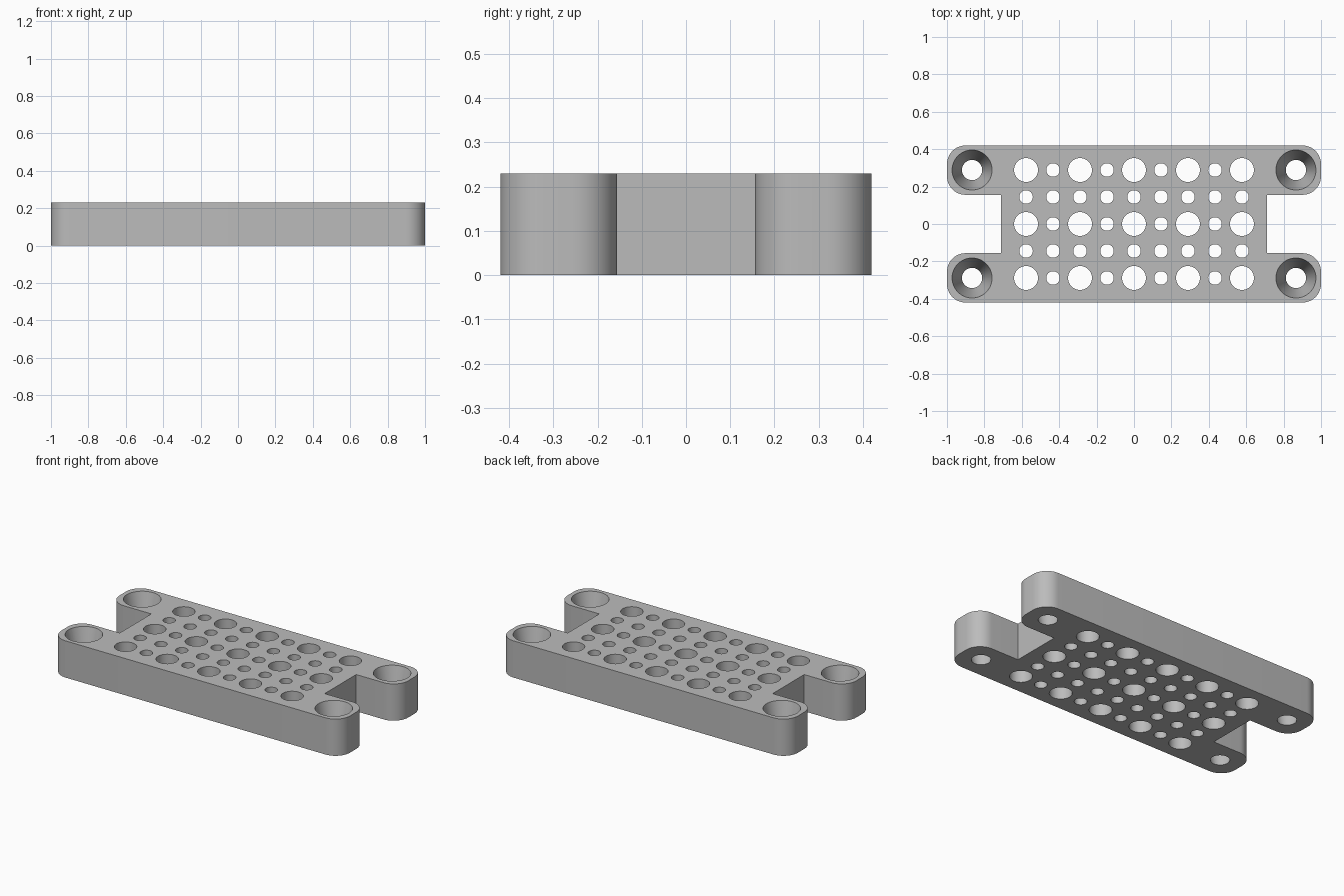
import bpy
import bmesh
from math import radians, sin, cos, pi

if "Cube" in bpy.data.objects:
    bpy.data.objects.remove(bpy.data.objects["Cube"], do_unlink=True)

HEIGHT = 0.23
HALF_X, HALF_Y = 1.0, 0.42
NOTCH_X, NOTCH_Y = 0.71, 0.156
CORNER = 0.1
PITCH = 0.1443

grey = bpy.data.materials.new("plain grey")
grey.use_nodes = True
colour = (0.5, 0.5, 0.5, 1)
grey.diffuse_color = colour
grey.node_tree.nodes["Principled BSDF"].inputs["Base Color"].default_value = colour


def make_object(name, bm):
    bmesh.ops.recalc_face_normals(bm, faces=bm.faces)
    mesh = bpy.data.meshes.new(name)
    bm.to_mesh(mesh)
    bm.free()
    mesh.materials.append(grey)
    obj = bpy.data.objects.new(name, mesh)
    bpy.context.collection.objects.link(obj)
    return obj


def arc(cx, cy, start, steps=12):
    """Quarter circle, counter-clockwise from the start angle in degrees."""
    angles = [radians(start) + pi / 2 * i / steps for i in range(steps + 1)]
    return [(cx + CORNER * cos(a), cy + CORNER * sin(a)) for a in angles]


# Plate outline: one rounded arm, mirrored to all four corners
arm = [(NOTCH_X, NOTCH_Y)]
arm += arc(HALF_X - CORNER, NOTCH_Y + CORNER, -90)
arm += arc(HALF_X - CORNER, HALF_Y - CORNER, 0)
back = arm + [(-x, y) for x, y in reversed(arm)]
outline = back + [(x, -y) for x, y in reversed(back)]

bm = bmesh.new()
base = bm.faces.new([bm.verts.new((x, y, 0)) for x, y in outline])
top = bmesh.ops.extrude_face_region(bm, geom=[base])
bmesh.ops.translate(bm, vec=(0, 0, HEIGHT),
                    verts=[v for v in top["geom"] if isinstance(v, bmesh.types.BMVert)])
plate = make_object("perforated_plate", bm)

# Hole cutter: straight grid holes and tapered screw holes
bm = bmesh.new()


def add_hole(x, y, r_bottom, r_top, margin=0.02):
    # The taper continues past both faces so the radii hold at the surfaces
    slope = (r_top - r_bottom) / HEIGHT * margin
    made = bmesh.ops.create_cone(bm, cap_ends=True, segments=48,
                                 radius1=r_bottom - slope, radius2=r_top + slope,
                                 depth=HEIGHT + 2 * margin)
    bmesh.ops.translate(bm, verts=made["verts"], vec=(x, y, HEIGHT / 2))


for col in range(-4, 5):
    for row in range(-2, 3):
        r = 0.064 if col % 2 == 0 and row % 2 == 0 else 0.036
        add_hole(col * PITCH, row * PITCH, r, r)

for sx in (-1, 1):
    for sy in (-1, 1):
        add_hole(sx * 6 * PITCH, sy * 2 * PITCH, 0.054, 0.107)

cutter = make_object("hole_cutter", bm)
cutter.hide_render = True

# Cut the holes and remove the helper
cut = plate.modifiers.new("holes", 'BOOLEAN')
cut.operation = 'DIFFERENCE'
cut.solver = 'EXACT'
cut.object = cutter
bpy.ops.object.select_all(action='DESELECT')
plate.select_set(True)
bpy.context.view_layer.objects.active = plate
bpy.ops.object.modifier_apply(modifier=cut.name)
bpy.data.objects.remove(cutter, do_unlink=True)

bpy.ops.object.shade_smooth_by_angle(angle=radians(30))
